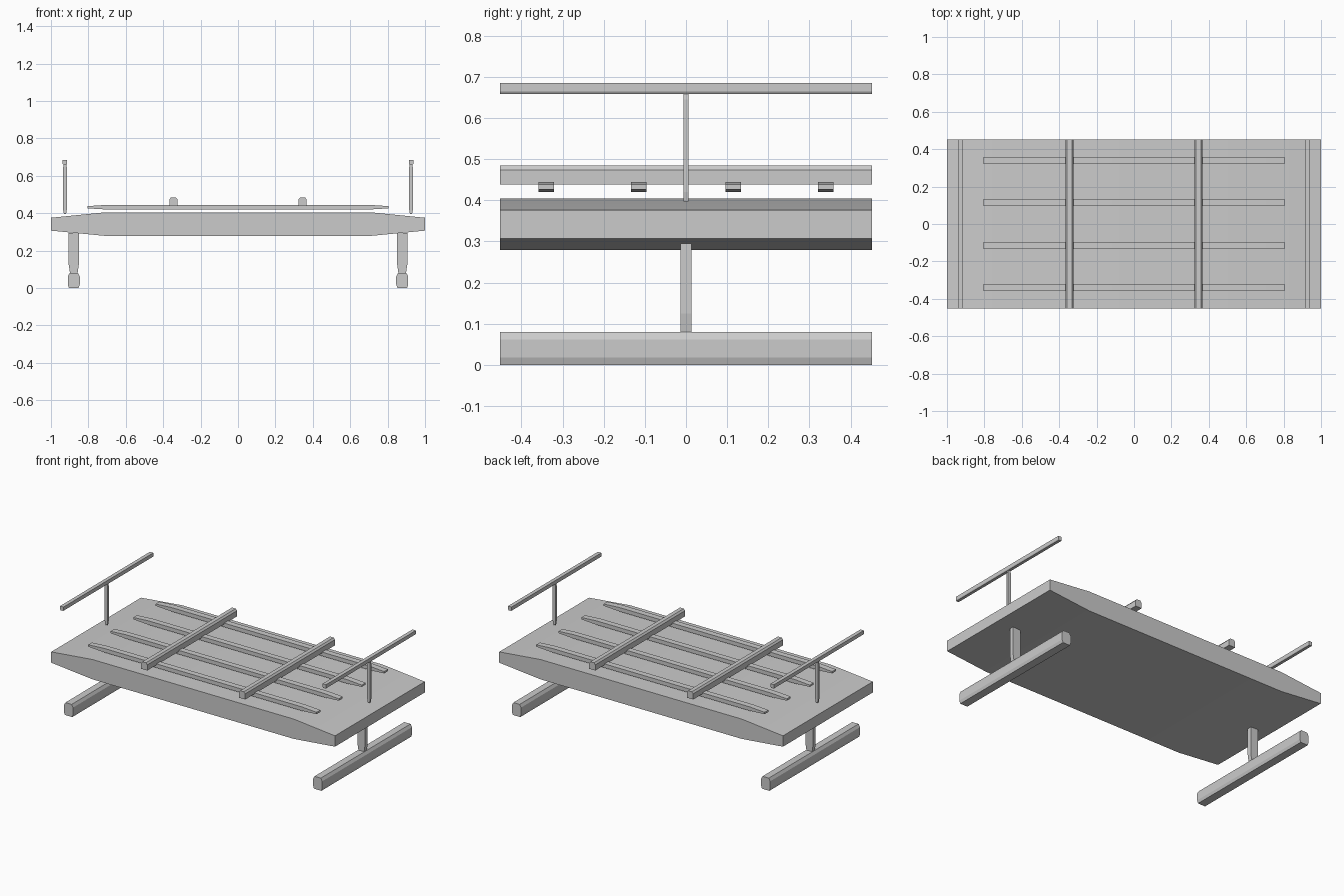
import bpy, bmesh

if "Cube" in bpy.data.objects:
    bpy.data.objects.remove(bpy.data.objects["Cube"])

grey = bpy.data.materials.new("plain_grey")
grey.diffuse_color = (0.6, 0.6, 0.6, 1.0)
grey.use_nodes = True
grey.node_tree.nodes["Principled BSDF"].inputs["Base Color"].default_value = grey.diffuse_color


def extrude_profile(name, profile, y_center, y_half):
    """Extrude an x-z outline along y."""
    bm = bmesh.new()
    front = [bm.verts.new((x, y_center - y_half, z)) for x, z in profile]
    back = [bm.verts.new((x, y_center + y_half, z)) for x, z in profile]
    n = len(profile)
    bm.faces.new(front)
    bm.faces.new(back[::-1])
    for i in range(n):
        j = (i + 1) % n
        bm.faces.new((front[j], front[i], back[i], back[j]))
    bmesh.ops.recalc_face_normals(bm, faces=bm.faces)
    mesh = bpy.data.meshes.new(name)
    bm.to_mesh(mesh)
    bm.free()
    mesh.materials.append(grey)
    obj = bpy.data.objects.new(name, mesh)
    bpy.context.collection.objects.link(obj)
    return obj


def outline(cx, levels):
    """Outline symmetric about x = cx from (half width, z) pairs, bottom to top."""
    return ([(cx + w, z) for w, z in levels] +
            [(cx - w, z) for w, z in reversed(levels)])


def smooth(obj, degrees=30):
    bpy.ops.object.select_all(action='DESELECT')
    bpy.context.view_layer.objects.active = obj
    obj.select_set(True)
    bpy.ops.object.shade_smooth_by_angle(angle=degrees * 3.14159 / 180)


DEPTH = 0.452

# Main slab with tapered ends
smooth(extrude_profile("deck", outline(0, [
    (0.71, 0.279), (1.0, 0.307), (1.0, 0.376), (0.71, 0.405)]), 0, DEPTH))

# Long slats hovering over the deck
for i, y in enumerate((-0.34, -0.115, 0.115, 0.34)):
    smooth(extrude_profile(f"slat_{i + 1}", outline(0, [
        (0.70, 0.420), (0.805, 0.426), (0.805, 0.438), (0.70, 0.445)]), y, 0.019))

for side, s in (("left", -1), ("right", 1)):
    # Cross bar over the slats, rounded at the top
    extrude_profile(f"cross_bar_{side}", outline(s * 0.345, [
        (0.022, 0.438), (0.022, 0.474), (0.013, 0.485)]), 0, DEPTH)

    # End handrail and its post
    extrude_profile(f"handrail_{side}", outline(s * 0.925, [
        (0.009, 0.659), (0.012, 0.664), (0.012, 0.685)]), 0, DEPTH)
    extrude_profile(f"rail_post_{side}", outline(s * 0.925, [
        (0.006, 0.397), (0.010, 0.42), (0.010, 0.645), (0.007, 0.66)]), 0, 0.006)

    # Leg and long foot beam
    extrude_profile(f"leg_{side}", outline(s * 0.878, [
        (0.020, 0.079), (0.027, 0.125), (0.027, 0.295)]), 0, 0.0135)
    extrude_profile(f"foot_{side}", outline(s * 0.878, [
        (0.026, 0.0), (0.032, 0.018), (0.032, 0.062), (0.022, 0.08)]), 0, DEPTH)
